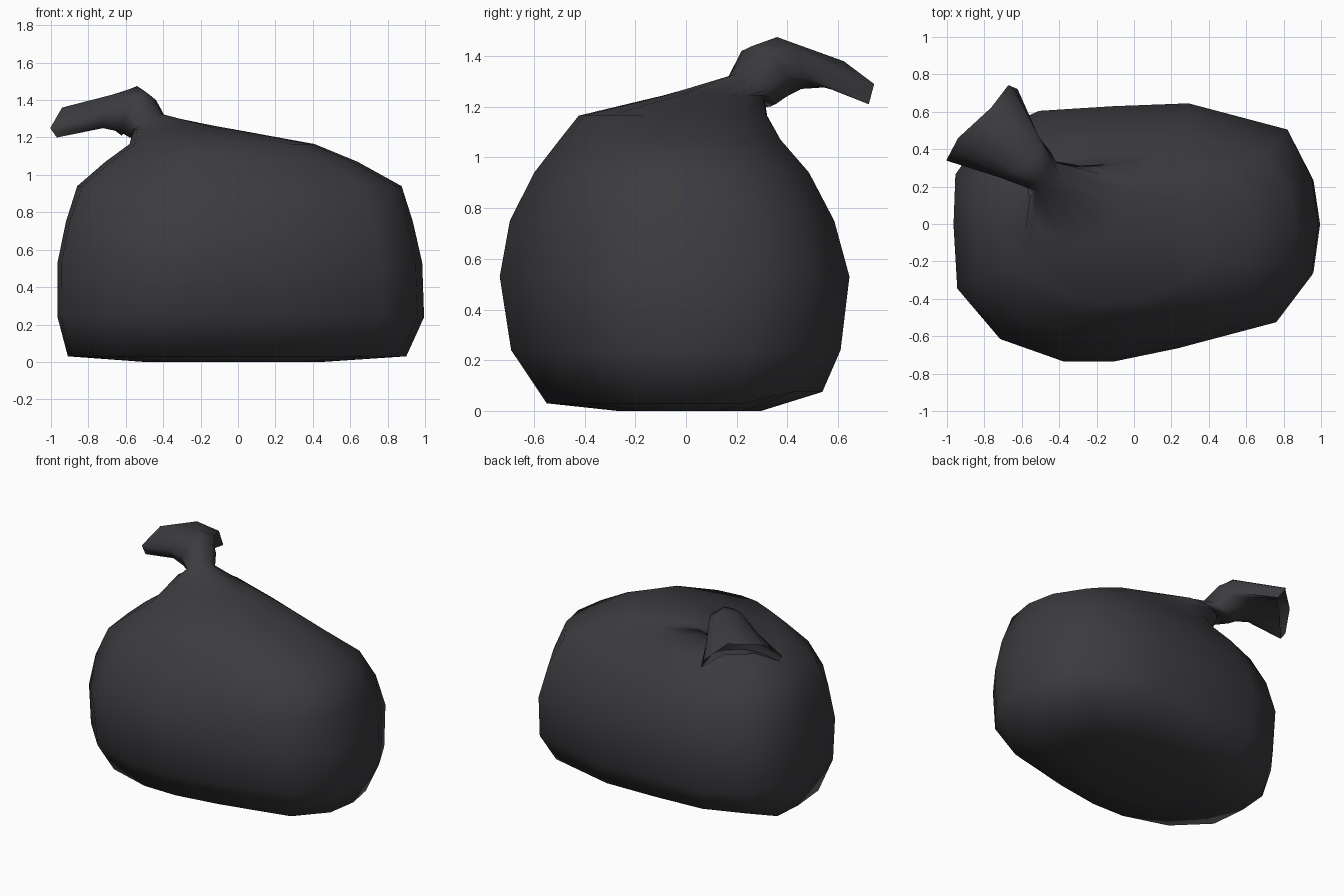
import bpy, bmesh, math
from mathutils import Vector

if "Cube" in bpy.data.objects:
    bpy.data.objects.remove(bpy.data.objects["Cube"])

# plan outline of the sack, counter-clockwise from the front-left
PLAN = [(-.71, -.61), (-.37, -.73), (-.1, -.73), (.24, -.66), (.77, -.52), (.96, -.27),
        (.995, 0), (.96, .25), (.83, .51), (.3, .65), (-.1, .635), (-.5, .61),
        (-.8, .48), (-.95, .27), (-.96, 0), (-.94, -.34)]

# z, x min, x max, y min, y max, roundness
LEVELS = [(.0, -.5, .45, -.27, .30, .3), (.03, -.91, .90, -.55, .54, .1),
          (.24, -.965, .995, -.69, .61, 0), (.53, -.965, .985, -.735, .645, 0),
          (.75, -.92, .935, -.695, .585, 0), (.94, -.86, .875, -.60, .49, .2),
          (1.07, -.71, .64, -.50, .38, .4), (1.165, -.58, .41, -.425, .325, .6),
          (1.245, -.56, -.03, -.09, .31, .9)]


def body_ring(z, x0, x1, y0, y1, k):
    ring = []
    for px, py in PLAN:
        u, v = (px - .0175) / .9775, (py + .04) / .69
        a = math.atan2(v, u)
        u, v = u + (math.cos(a) - u) * k, v + (math.sin(a) - v) * k
        lift = .045 if z == .03 and py > .4 else 0
        ring.append(Vector(((x0 + x1) / 2 + u * (x1 - x0) / 2,
                            (y0 + y1) / 2 + v * (y1 - y0) / 2, z + lift)))
    return ring


# neck and flared end: (distance outward to back-left, distance across, z)
NECK = [
    [(.50, -.25, 1.27), (.45, -.22, 1.31), (.44, -.16, 1.33), (.45, -.10, 1.31),
     (.52, -.06, 1.27), (.60, -.10, 1.21), (.62, -.16, 1.20), (.60, -.22, 1.20)],
    [(.57, -.28, 1.33), (.53, -.22, 1.42), (.53, -.16, 1.44), (.55, -.07, 1.40),
     (.60, -.04, 1.32), (.65, -.09, 1.24), (.66, -.17, 1.235), (.64, -.25, 1.23)],
    [(.68, -.33, 1.33), (.64, -.25, 1.44), (.635, -.127, 1.475), (.65, -.04, 1.42),
     (.70, -.03, 1.31), (.75, -.08, 1.28), (.76, -.18, 1.27), (.72, -.30, 1.25)],
    [(.95, -.47, 1.25), (.99, -.34, 1.36), (.98, -.10, 1.38), (1.0, .05, 1.29),
     (.95, .07, 1.21), (.93, -.08, 1.28), (.93, -.30, 1.27), (.92, -.45, 1.20)]]


def neck_ring(points):
    r = math.sqrt(.5)
    pts = [Vector(((t - s) * r, (t + s) * r, z)) for s, t, z in points]
    ring = []
    for i, p in enumerate(pts):
        ring += [p, (p + pts[(i + 1) % 8]) / 2]
    return ring


rings = [body_ring(*lv) for lv in LEVELS] + [neck_ring(n) for n in NECK]
# shallow hollow inside the open end
inner = [a.lerp(b, .35) for a, b in zip(rings[-1], rings[-2])]
mid = sum(inner, Vector()) / 16
rings.append([p.lerp(mid, .25) for p in inner])

# sack skin
bm = bmesh.new()
loops = [[bm.verts.new(p) for p in ring] for ring in rings]
for a, b in zip(loops, loops[1:]):
    for i in range(16):
        j = (i + 1) % 16
        bm.faces.new((a[i], a[j], b[j], b[i]))
bm.faces.new(loops[0][::-1])
bm.faces.new(loops[-1])
bmesh.ops.recalc_face_normals(bm, faces=bm.faces)
mesh = bpy.data.meshes.new("tied_sack")
bm.to_mesh(mesh)
bm.free()
sack = bpy.data.objects.new("tied_sack", mesh)
bpy.context.collection.objects.link(sack)

mat = bpy.data.materials.new("dark_grey_plastic")
mat.diffuse_color = (.045, .045, .051, 1)
mat.use_nodes = True
mat.node_tree.nodes["Principled BSDF"].inputs["Base Color"].default_value = mat.diffuse_color
mesh.materials.append(mat)

bpy.context.view_layer.objects.active = sack
sack.select_set(True)
bpy.ops.object.shade_smooth_by_angle(angle=math.radians(75))
